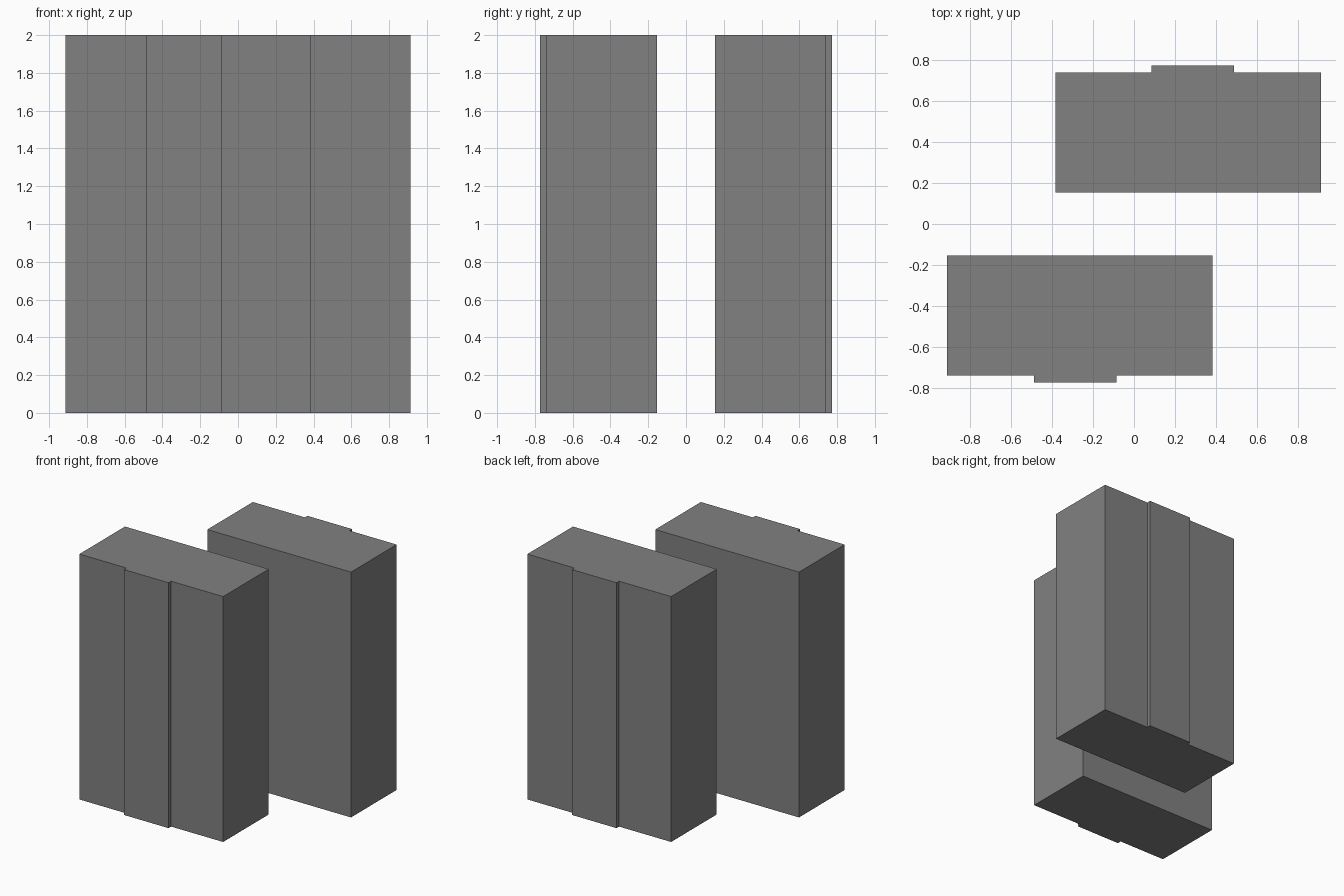
import bpy, bmesh
from mathutils import Matrix
from math import pi

if "Cube" in bpy.data.objects:
    bpy.data.objects.remove(bpy.data.objects["Cube"])

# Plan outline of the front block, with its shallow raised strip
PROFILE = [(-0.912, -0.74), (-0.487, -0.74), (-0.487, -0.773), (-0.085, -0.773),
           (-0.085, -0.74), (0.384, -0.74), (0.384, -0.153), (-0.912, -0.153)]
HEIGHT = 2.0

# Dark grey finish shared by both blocks
dark = bpy.data.materials.new("dark_grey")
dark.diffuse_color = (0.22, 0.22, 0.22, 1)
dark.use_nodes = True
dark.node_tree.nodes["Principled BSDF"].inputs["Base Color"].default_value = dark.diffuse_color


def block(name, angle):
    bm = bmesh.new()
    base = bm.faces.new([bm.verts.new((x, y, 0)) for x, y in PROFILE])
    top = bmesh.ops.extrude_face_region(bm, geom=[base], use_keep_orig=True)
    verts = [v for v in top["geom"] if isinstance(v, bmesh.types.BMVert)]
    bmesh.ops.translate(bm, verts=verts, vec=(0, 0, HEIGHT))
    bmesh.ops.rotate(bm, verts=bm.verts, cent=(0, 0, 0), matrix=Matrix.Rotation(angle, 3, 'Z'))
    bmesh.ops.recalc_face_normals(bm, faces=bm.faces)
    mesh = bpy.data.meshes.new(name)
    bm.to_mesh(mesh)
    bm.free()
    mesh.materials.append(dark)
    bpy.context.collection.objects.link(bpy.data.objects.new(name, mesh))


# Two matching blocks, the rear one turned half way round
block("front_block", 0)
block("rear_block", pi)
